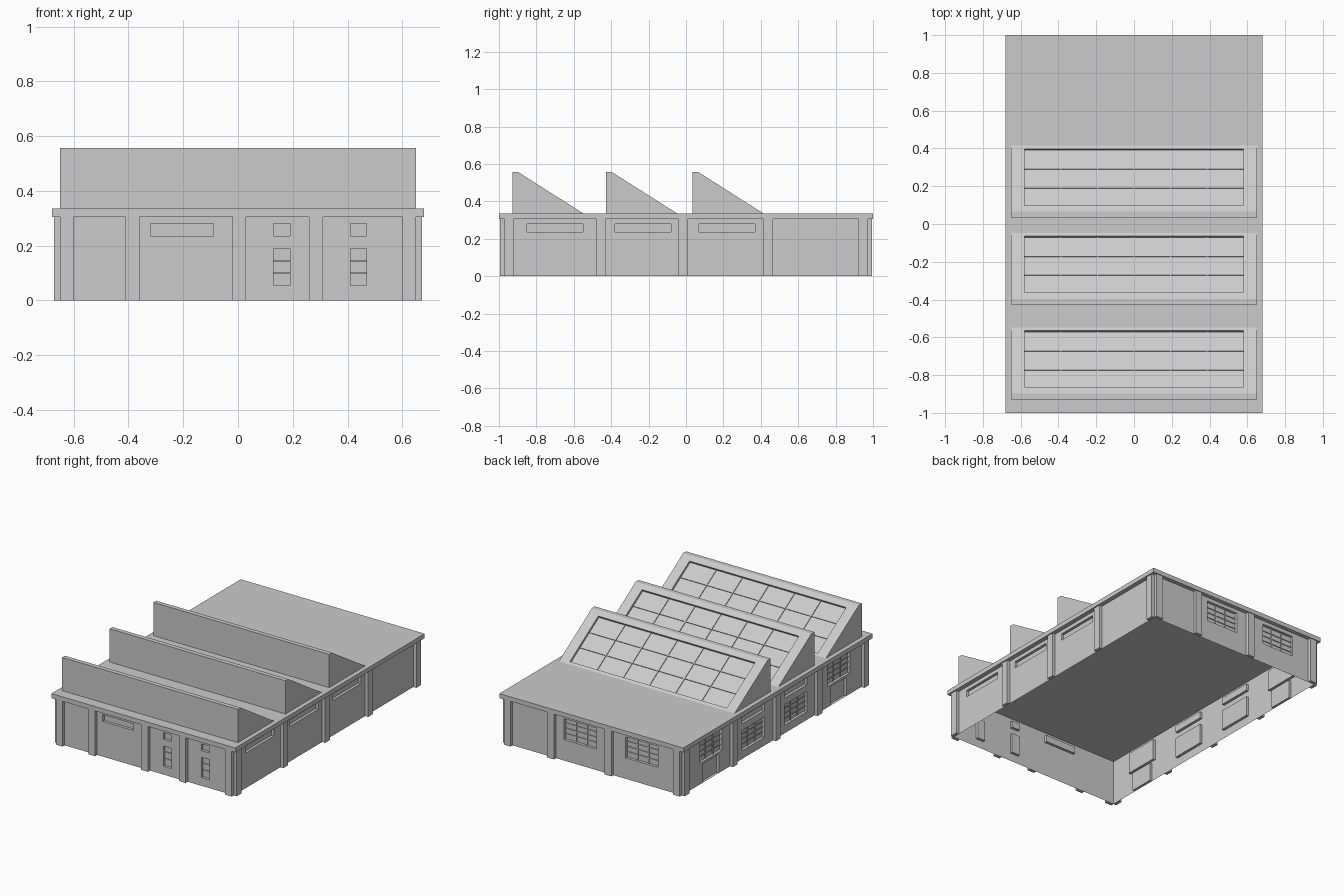
import bpy, bmesh
from mathutils import Vector

if "Cube" in bpy.data.objects:
    bpy.data.objects.remove(bpy.data.objects["Cube"])

grey = bpy.data.materials.new("plain grey")
grey.use_nodes = True
GREY = (0.6, 0.6, 0.6, 1)
grey.diffuse_color = GREY
grey.node_tree.nodes["Principled BSDF"].inputs["Base Color"].default_value = GREY


def finish(name, bm):
    mesh = bpy.data.meshes.new(name)
    bm.to_mesh(mesh)
    bm.free()
    mesh.materials.append(grey)
    obj = bpy.data.objects.new(name, mesh)
    bpy.context.collection.objects.link(obj)
    return obj


class Side:
    """A flat face of the building with its own across/up/out directions."""

    def __init__(self, origin, across, up=(0, 0, 1)):
        self.o, self.u, self.v = Vector(origin), Vector(across), Vector(up).normalized()
        self.n = self.u.cross(self.v)

    def at(self, u, v, out=0.0):
        return self.o + self.u * u + self.v * v + self.n * out

    def quad(self, bm, points):
        bm.faces.new([bm.verts.new(self.at(*p)) for p in points])

    def box(self, bm, u0, u1, v0, v1, d0, d1):
        verts = [bm.verts.new(self.at(u, v, d)) for d in (d0, d1)
                 for u, v in ((u0, v0), (u1, v0), (u1, v1), (u0, v1))]
        bm.faces.new(verts[3::-1])
        bm.faces.new(verts[4:])
        for i in range(4):
            j = (i + 1) % 4
            bm.faces.new((verts[i], verts[j], verts[j + 4], verts[i + 4]))

    def sheet(self, name, u0, u1, v0, v1, holes, depth):
        """Flat sheet whose holes are pushed back to form recessed panels."""
        bm = bmesh.new()
        us = sorted({u0, u1, *(h[i] for h in holes for i in (0, 1))})
        vs = sorted({v0, v1, *(h[i] for h in holes for i in (2, 3))})
        for a, b in zip(us, us[1:]):
            for c, d in zip(vs, vs[1:]):
                mu, mv = (a + b) / 2, (c + d) / 2
                if not any(h[0] < mu < h[1] and h[2] < mv < h[3] for h in holes):
                    self.quad(bm, ((a, c), (b, c), (b, d), (a, d)))
        for a, b, c, d in holes:
            ring = ((a, c), (b, c), (b, d), (a, d))
            self.quad(bm, [(*p, -depth) for p in ring])
            for p, q in zip(ring, ring[1:] + ring[:1]):
                self.quad(bm, (p, q, (*q, -depth), (*p, -depth)))
        bmesh.ops.remove_doubles(bm, verts=bm.verts, dist=1e-5)
        dissolve = [e for e in bm.edges if e.is_manifold and e.calc_face_angle(1) < 0.01]
        bmesh.ops.dissolve_edges(bm, edges=dissolve, use_verts=False)
        return finish(name, bm)

    def bars(self, name, panes, depth, width):
        """Glazing bars: each pane lists its rectangle, columns and rows."""
        bm = bmesh.new()
        w = width / 2
        for a, b, c, d, cols, rows in panes:
            for i in range(1, cols):
                u = a + (b - a) * i / cols
                self.box(bm, u - w, u + w, c, d, -depth, -depth + width)
            for i in range(1, rows):
                v = c + (d - c) * i / rows
                self.box(bm, a, b, v - w, v + w, -depth, -depth + width)
        finish(name, bm)


# Walls: frame, half length, pilaster centres, windows (rectangle, columns, rows), doors
EAVES, HX, HY = 0.305, 0.65, 0.973
HIGH, LOW, TALL = (0.235, 0.28), (0.055, 0.19), (0.14, 0.28)
DEPTH = 0.018
bays = (-0.455, -0.015, 0.44)


def window(centre, width, span, cols, rows):
    return (centre - width / 2, centre + width / 2, *span, cols, rows)


front_windows = [window(-0.205, 0.23, HIGH, 1, 1)]
for x in (0.16, 0.44):
    front_windows += [window(x, 0.06, HIGH, 1, 1), window(x, 0.06, LOW, 1, 3)]
right_windows = [window(u, 0.235, TALL, 3, 4) for u in (0.685, -0.665)]
for u in (0.232, -0.218):
    right_windows += [window(u, 0.235, HIGH, 1, 1), window(u, 0.235, LOW, 3, 4)]
right_doors = [(u - 0.083, u + 0.083, 0, 0.125) for u in (0.683, -0.665)]
left_windows = [window(u, 0.3, HIGH, 1, 1) for u in (-0.7, -0.23, 0.22)]
back_windows = [window(u, 0.24, TALL, 3, 4) for u in (0.355, -0.1)]

walls = {
    "front": (Side((0, -HY, 0), (1, 0, 0)), HX, (-0.385, 0.005, 0.285), front_windows, []),
    "back": (Side((0, HY, 0), (-1, 0, 0)), HX, (0.12, -0.305), back_windows, []),
    "right": (Side((-HX, 0, 0), (0, -1, 0)), HY, [-y for y in bays], right_windows, right_doors),
    "left": (Side((HX, 0, 0), (0, 1, 0)), HY, bays, left_windows, []),
}
for name, (side, half, piers, windows, doors) in walls.items():
    holes = [w[:4] for w in windows] + doors
    side.sheet(name + "_wall", -half, half, 0, EAVES, holes, DEPTH)
    side.bars(name + "_glazing_bars", windows, DEPTH, 0.006)
    bm = bmesh.new()
    for u in (*piers, half - 0.025, 0.025 - half):
        side.box(bm, u - 0.025, u + 0.025, 0, EAVES, 0, 0.022)
    finish(name + "_pilasters", bm)

# Overhanging flat roof
ROOF = 0.335
bm = bmesh.new()
Side((0, 0, 0), (1, 0, 0), (0, 1, 0)).box(bm, -0.68, 0.68, -1, 1, EAVES, ROOF)
finish("flat_roof", bm)

# Sawtooth roof lights
RUN, RISE, LEDGE = 0.35, 0.222, 0.03
for number, y in enumerate((-0.928, -0.427, 0.035), 1):
    bm = bmesh.new()
    profile = ((y, ROOF), (y + LEDGE + RUN, ROOF), (y + LEDGE, ROOF + RISE), (y, ROOF + RISE))
    ends = [[bm.verts.new((x, *p)) for p in profile] for x in (-HX, HX)]
    bm.faces.new(ends[0][::-1])
    bm.faces.new(ends[1])
    for i in (2, 3):
        j = (i + 1) % 4
        bm.faces.new((ends[0][i], ends[0][j], ends[1][j], ends[1][i]))
    bmesh.ops.recalc_face_normals(bm, faces=bm.faces)
    finish(f"sawtooth_{number}", bm)
    slope = Side((0, y + LEDGE + RUN, ROOF), (-1, 0, 0), (0, -RUN, RISE))
    length = (RUN ** 2 + RISE ** 2) ** 0.5
    pane = (-0.58, 0.58, 0.02, length - 0.04)
    slope.sheet(f"roof_light_{number}", -HX, HX, 0, length, [pane], 0.015)
    slope.bars(f"roof_light_bars_{number}", [(*pane, 6, 3)], 0.015, 0.005)
